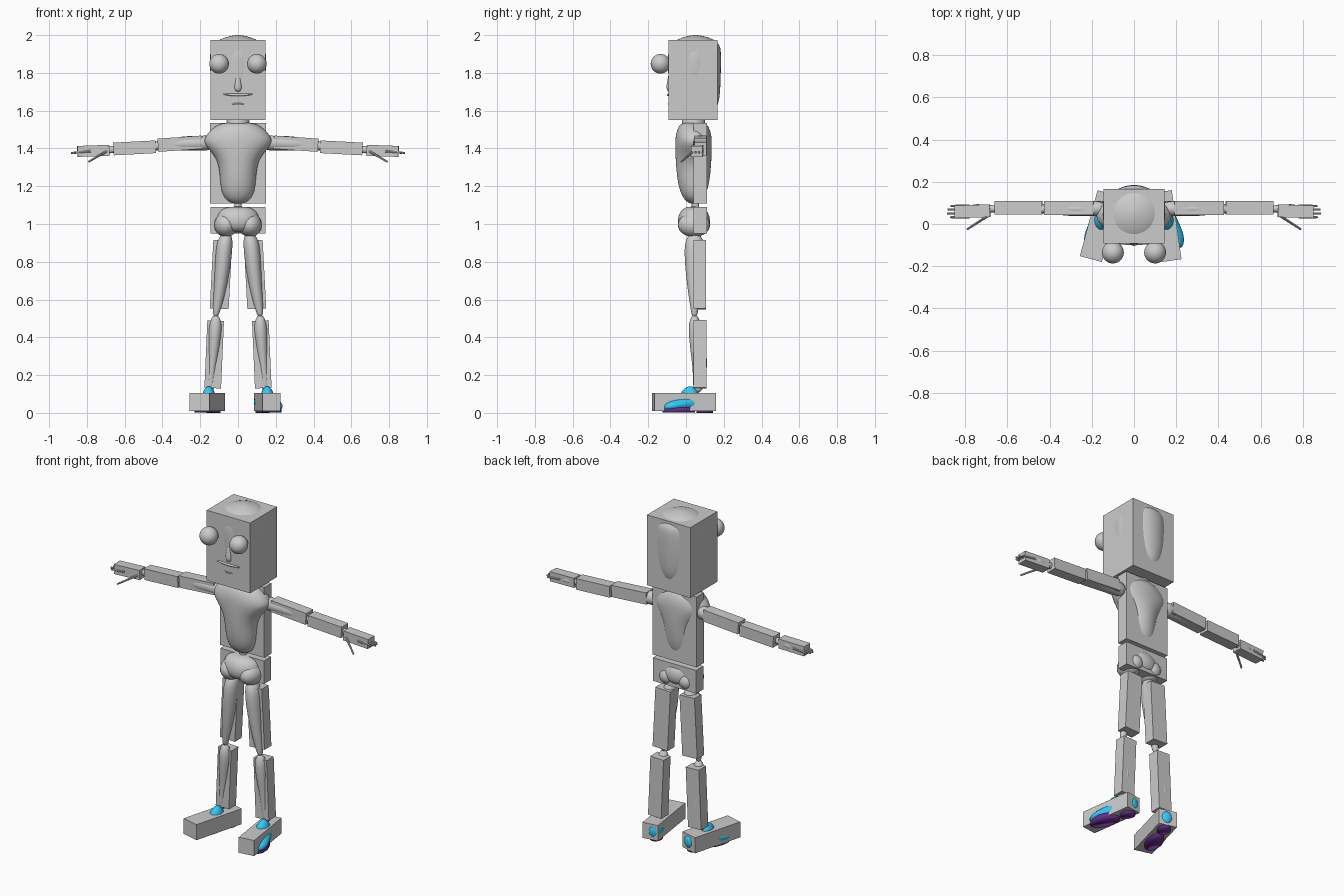
import bpy, bmesh, math
from mathutils import Vector, Matrix

BLUE = bpy.data.materials.new("shoe_blue")
BLUE.diffuse_color = (0.03, 0.6, 0.95, 1)
PURPLE = bpy.data.materials.new("sole_purple")
PURPLE.diffuse_color = (0.15, 0.03, 0.28, 1)
R = math.radians


def box(name, loc, dims, ry=0, rz=0):
    bpy.ops.mesh.primitive_cube_add(size=1, location=loc, rotation=(0, R(ry), R(rz)))
    o = bpy.context.object
    o.name, o.scale = name, dims
    return o


def ball(name, loc, radii, mat=None, rz=0):
    bpy.ops.mesh.primitive_uv_sphere_add(segments=24, ring_count=16, radius=1,
                                         location=loc, rotation=(0, 0, R(rz)))
    o = bpy.context.object
    o.name, o.scale = name, radii
    bpy.ops.object.shade_smooth()
    if mat:
        o.data.materials.append(mat)
    return o


def loft(name, rings, axis="Z", seg=24, mat=None, matrix=None, sub=1):
    """Rings are (x, y, z, r1, r2); ellipses lie square to the chosen axis."""
    u, v = {"Z": ((1, 0, 0), (0, 1, 0)), "X": ((0, 1, 0), (0, 0, 1)),
            "Y": ((1, 0, 0), (0, 0, 1))}[axis]
    u, v = Vector(u), Vector(v)
    bm = bmesh.new()
    loops = []
    for x, y, z, r1, r2 in rings:
        loops.append([bm.verts.new(Vector((x, y, z)) + u * r1 * math.cos(a) + v * r2 * math.sin(a))
                      for a in (2 * math.pi * i / seg for i in range(seg))])
    for a, b in zip(loops, loops[1:]):
        for i in range(seg):
            j = (i + 1) % seg
            bm.faces.new((a[i], a[j], b[j], b[i]))
    bm.faces.new(loops[0])
    bm.faces.new(loops[-1])
    bmesh.ops.recalc_face_normals(bm, faces=bm.faces)
    for f in bm.faces:
        f.smooth = True
    me = bpy.data.meshes.new(name)
    bm.to_mesh(me)
    bm.free()
    o = bpy.data.objects.new(name, me)
    bpy.context.collection.objects.link(o)
    if matrix:
        o.matrix_world = matrix
    if mat:
        me.materials.append(mat)
    if sub:
        o.modifiers.new("smooth", "SUBSURF").levels = sub
        o.modifiers["smooth"].render_levels = sub
    return o


def rod(name, a, b, r):
    a, b = Vector(a), Vector(b)
    bpy.ops.mesh.primitive_cone_add(vertices=10, radius1=r, radius2=r * 0.7, depth=(b - a).length,
                                    location=(a + b) / 2,
                                    rotation=(b - a).to_track_quat("Z", "Y").to_euler())
    bpy.context.object.name = name
    bpy.ops.object.shade_smooth_by_angle()


# head: block around a rounded skull
box("head_block", (0, 0.037, 1.762), (0.29, 0.257, 0.425))
loft("skull", [(0, cy, z, rx, ry) for z, cy, rx, ry in (
    (1.56, 0.03, 0.05, 0.07), (1.60, 0.04, 0.085, 0.12), (1.66, 0.045, 0.12, 0.134),
    (1.75, 0.045, 0.146, 0.139), (1.85, 0.045, 0.15, 0.141), (1.91, 0.045, 0.149, 0.141),
    (1.95, 0.047, 0.138, 0.134), (1.98, 0.05, 0.095, 0.095), (1.996, 0.05, 0.04, 0.04),
    (2.0, 0.05, 0.01, 0.01))], seg=32)

# face
loft("nose", [(0, -0.09, 1.79, 0.01, 0.004), (0, -0.09, 1.75, 0.014, 0.01),
              (0, -0.09, 1.72, 0.022, 0.016), (0, -0.09, 1.70, 0.012, 0.006)])
loft("upper_lip", [(x, -0.09, 1.683 + 0.9 * x * x, 0.012 - abs(x) * 0.08, 0.008 - abs(x) * 0.04)
                   for x in (-0.08, -0.05, -0.02, 0.02, 0.05, 0.08)], "X", 12)
loft("lower_lip", [(x, -0.088, 1.636, r, r * 0.7)
                   for x, r in ((-0.035, 0.003), (-0.02, 0.008), (0.02, 0.008), (0.035, 0.003))], "X", 12)

# neck
loft("neck", [(0, 0.04, z, r, r) for z, r in ((1.50, 0.07), (1.54, 0.06), (1.58, 0.06))])

# torso
box("torso_block", (0, 0.075, 1.322), (0.295, 0.07, 0.425))
loft("torso", [(0, 0.04, z, rx, ry) for z, rx, ry in (
    (1.537, 0.06, 0.05), (1.53, 0.10, 0.07), (1.50, 0.145, 0.088), (1.46, 0.176, 0.096),
    (1.43, 0.183, 0.097), (1.39, 0.15, 0.097), (1.34, 0.108, 0.095), (1.27, 0.097, 0.09),
    (1.20, 0.093, 0.08), (1.15, 0.08, 0.063), (1.12, 0.055, 0.04), (1.107, 0.02, 0.015))], seg=32)
loft("waist_joint", [(0, 0.05, z, 0.02, 0.02) for z in (1.06, 1.10, 1.14)])

# hips
box("hip_block", (0, 0.075, 1.02), (0.29, 0.07, 0.14))
loft("hips", [(0, 0.042, z, rx, ry) for z, rx, ry in (
    (1.093, 0.04, 0.03), (1.08, 0.09, 0.063), (1.045, 0.113, 0.085),
    (1.0, 0.112, 0.088), (0.965, 0.09, 0.07), (0.955, 0.03, 0.03))])

for s, side in ((-1, "left"), (1, "right")):
    # eyes and seat lobes
    ball(side + "_eye", (s * 0.1, -0.135, 1.848), (0.052,) * 3)
    ball(side + "_hip_lobe", (s * 0.064, 0.042, 0.995), (0.062, 0.085, 0.064))

    # thigh
    box(side + "_thigh_block", (s * 0.09, 0.073, 0.732), (0.1, 0.066, 0.362), ry=-s * 3)
    loft(side + "_thigh", [(s * x, 0.045, z, rx, ry) for x, z, rx, ry in (
        (0.06, 0.955, 0.02, 0.02), (0.068, 0.92, 0.04, 0.048), (0.074, 0.86, 0.045, 0.056),
        (0.084, 0.74, 0.04, 0.047), (0.1, 0.62, 0.03, 0.032), (0.112, 0.55, 0.022, 0.02),
        (0.118, 0.505, 0.012, 0.014))])

    # shin
    box(side + "_shin_block", (s * 0.126, 0.075, 0.31), (0.088, 0.068, 0.358), ry=-s * 2.5)
    loft(side + "_shin", [(s * x, y, z, rx, ry) for x, y, z, rx, ry in (
        (0.118, 0.045, 0.52, 0.012, 0.012), (0.118, 0.047, 0.48, 0.034, 0.033),
        (0.121, 0.055, 0.42, 0.036, 0.042), (0.13, 0.07, 0.3, 0.03, 0.043),
        (0.14, 0.075, 0.2, 0.022, 0.036), (0.15, 0.06, 0.1, 0.022, 0.025))])

    # foot block: the two feet are turned out by different amounts
    if s > 0:
        box("right_foot_block", (0.155, -0.01, 0.058), (0.095, 0.33, 0.094), rz=8)
    else:
        box("left_foot_block", (-0.1625, -0.01, 0.058), (0.108, 0.323, 0.094), rz=-15)

    # shoe, sole and ankle collar
    turn = Matrix.Translation((s * 0.16, 0.01, 0)) @ Matrix.Rotation(R(s * 19), 4, "Z")
    loft(side + "_shoe", [(0, y, z, rx, rz) for y, z, rx, rz in (
        (0.155, 0.06, 0.02, 0.025), (0.14, 0.06, 0.036, 0.042), (0.07, 0.058, 0.043, 0.046),
        (0.0, 0.05, 0.046, 0.04), (-0.06, 0.043, 0.054, 0.034), (-0.11, 0.036, 0.048, 0.027),
        (-0.14, 0.03, 0.025, 0.014))], "Y", mat=BLUE, matrix=turn)
    loft(side + "_heel_sole", [(0, 0.095, z, 0.036, 0.045) for z in (0, 0.028)],
         mat=PURPLE, matrix=turn, sub=0)
    loft(side + "_front_sole", [(0, -0.05, z, 0.047, 0.09) for z in (0.002, 0.028)],
         mat=PURPLE, matrix=turn, sub=0)
    loft(side + "_ankle_collar", [(s * 0.155, y, z, rx, ry) for y, z, rx, ry in (
        (0.02, 0.08, 0.04, 0.06), (0.018, 0.11, 0.032, 0.045), (0.02, 0.13, 0.02, 0.028),
        (0.022, 0.141, 0.008, 0.01))], mat=BLUE)

    # arm
    box(side + "_upper_arm_block", (s * 0.307, 0.075, 1.425), (0.235, 0.066, 0.07), ry=s * 4)
    box(side + "_forearm_block", (s * 0.547, 0.077, 1.403), (0.225, 0.064, 0.067), ry=s * 3)
    loft(side + "_arm", [(s * x, 0.072, z, r, r * 1.1) for x, z, r in (
        (0.13, 1.43, 0.04), (0.2, 1.428, 0.034), (0.27, 1.427, 0.036), (0.34, 1.423, 0.032),
        (0.425, 1.414, 0.018), (0.5, 1.408, 0.028), (0.6, 1.399, 0.022), (0.67, 1.394, 0.014),
        (0.71, 1.39, 0.022), (0.78, 1.386, 0.024))], "X")

    # hand and fingers
    box(side + "_hand_block", (s * 0.766, 0.06, 1.387), (0.168, 0.06, 0.058), ry=s * 2, rz=-s * 2)
    for i, (y, tip) in enumerate(((0.032, 0.87), (0.05, 0.885), (0.069, 0.883), (0.086, 0.868))):
        rod(f"{side}_finger_{i + 1}", (s * 0.78, y, 1.386), (s * tip, y, 1.376), 0.007)
    rod(side + "_thumb", (s * 0.69, 0.04, 1.388), (s * 0.79, -0.025, 1.33), 0.007)
